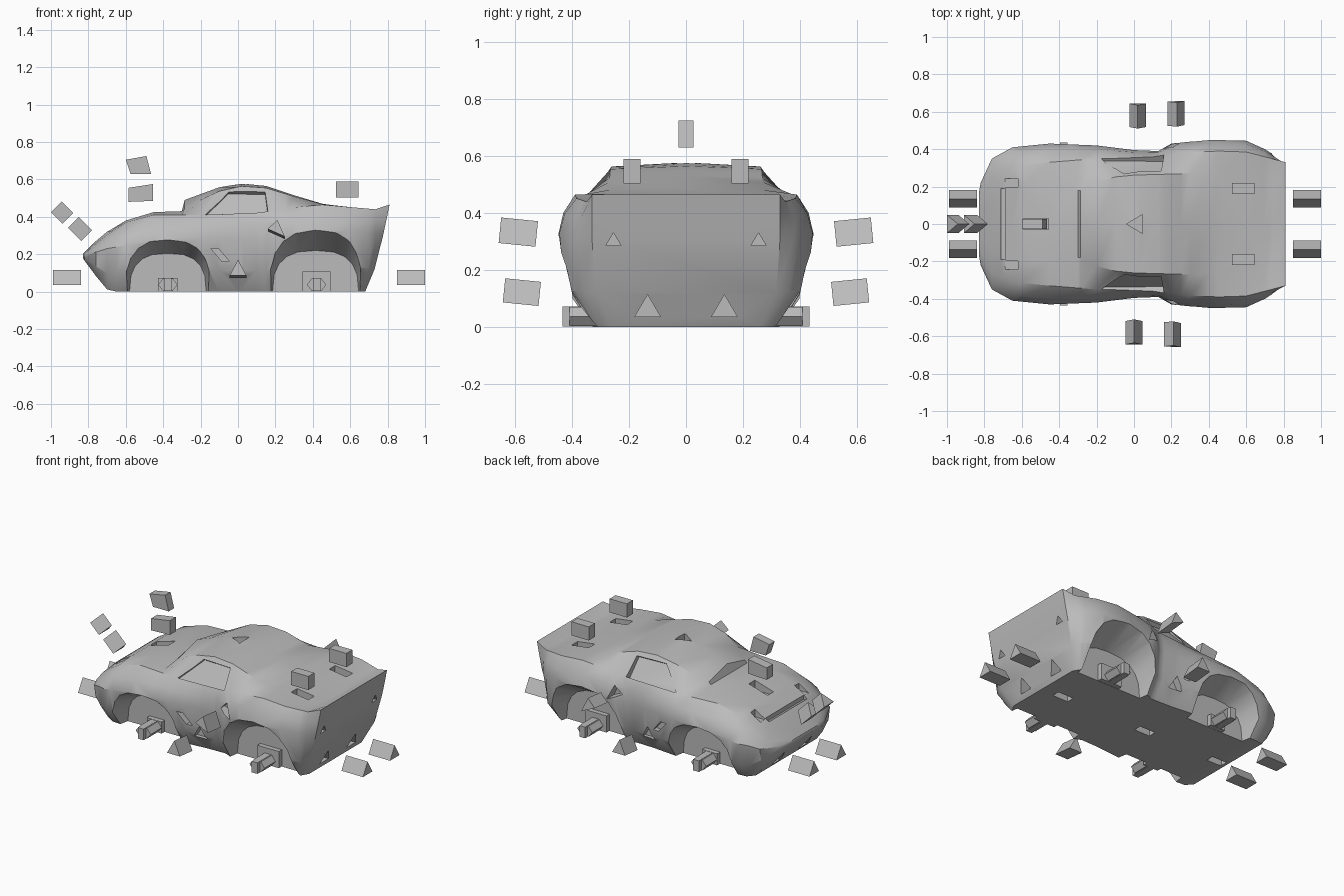
import bpy, bmesh
from math import cos, sin, pi
from mathutils import Vector

if "Cube" in bpy.data.objects:
    bpy.data.objects.remove(bpy.data.objects["Cube"])

grey = bpy.data.materials.new("plain grey")
grey.use_nodes = True
grey.diffuse_color = (0.5, 0.5, 0.5, 1)
grey.node_tree.nodes["Principled BSDF"].inputs["Base Color"].default_value = (0.5, 0.5, 0.5, 1)

X, Y, Z = Vector((1, 0, 0)), Vector((0, 1, 0)), Vector((0, 0, 1))


def finish(name, bm):
    bmesh.ops.recalc_face_normals(bm, faces=bm.faces)
    mesh = bpy.data.meshes.new(name)
    bm.to_mesh(mesh)
    bm.free()
    mesh.materials.append(grey)
    obj = bpy.data.objects.new(name, mesh)
    bpy.context.collection.objects.link(obj)
    return obj


def skin(name, first, last):
    """Closed solid between two matching outlines."""
    bm = bmesh.new()
    a = [bm.verts.new(p) for p in first]
    b = [bm.verts.new(p) for p in last]
    bm.faces.new(a)
    bm.faces.new(b)
    for i in range(len(a)):
        j = (i + 1) % len(a)
        bm.faces.new((a[i], a[j], b[j], b[i]))
    return finish(name, bm)


def prism(name, outline, origin, u, v, near, far):
    """Extrude an outline drawn in the u, v plane along its normal."""
    n = u.cross(v).normalized()
    flat = [Vector(origin) + u * a + v * b for a, b in outline]
    return skin(name, [p + n * near for p in flat], [p + n * far for p in flat])


def rect(w, h):
    return [(-w, -h), (w, -h), (w, h), (-w, h)]


def wedge(w, h):
    return [(-w, -h / 2), (w, -h / 2), (0, h / 2)]


def along(curve, x):
    """Read a value off a profile made of straight pieces."""
    for (x0, v0), (x1, v1) in zip(curve, curve[1:]):
        if x <= x1:
            return v0 + (v1 - v0) * max(0, (x - x0) / (x1 - x0))
    return curve[-1][1]


# Body profiles along the length, nose at -x
top = [(-.83, .2), (-.76, .27), (-.7, .32), (-.6, .38), (-.45, .425), (-.3, .43), (-.285, .49),
       (-.1, .558), (.02, .578), (.15, .565), (.3, .515), (.45, .47), (.735, .43), (.81, .465)]
roof_width = [(-.83, .06), (-.7, .2), (-.45, .2), (-.3, .18), (-.285, .18), (-.17, .24),
              (-.05, .26), (.3, .27), (.81, .25)]
roof_drop = [(-.3, 0), (-.285, .045), (-.17, .025), (0, .015), (.5, 0)]
shoulder = [(-.83, .2), (-.72, .29), (-.6, .37), (-.45, .41), (-.1, .41), (.1, .42),
            (.3, .45), (.45, .465), (.735, .44), (.81, .465)]
shoulder_width = [(-.83, .12), (-.76, .26), (-.65, .31), (-.45, .33), (-.2, .35), (.1, .36),
                  (.25, .38), (.45, .39), (.6, .385), (.735, .35), (.81, .33)]
waist = [(-.83, .19), (-.7, .23), (-.4, .28), (.1, .28), (.4, .32), (.6, .33), (.81, .3)]
waist_width = [(-.83, .16), (-.82, .22), (-.76, .35), (-.65, .41), (-.45, .43), (-.2, .42),
               (0, .395), (.13, .39), (.2, .43), (.4, .45), (.6, .445), (.7, .4), (.81, .33)]
bottom = [(-.83, .18), (-.79, .12), (-.69, 0), (.81, 0)]


def half_section(x):
    t, wz, ww, low = along(top, x), along(waist, x), along(waist_width, x), along(bottom, x)
    sw, sz = along(shoulder_width, x), along(shoulder, x)
    pts = [(0, t), (along(roof_width, x), t - along(roof_drop, x)), (sw, sz),
           (sw + (ww - sw) * .7, wz + (sz - wz) * .55), (ww, wz),
           (ww * .96, low + (wz - low) * .4), (ww * .79, low), (0, low)]
    # the tail leans back, so low points stop earlier
    return [Vector((min(x, .68 + .13 * (z / .465) ** .7 - (.81 - x) * .3), y, z)) for y, z in pts]


stations = sorted({x for curve in (top, waist_width, shoulder_width) for x, _ in curve})
bm = bmesh.new()
rings = []
for x in stations:
    half = half_section(x)
    pts = half + [Vector((p.x, -p.y, p.z)) for p in half[-2:0:-1]]
    rings.append([bm.verts.new(p) for p in pts])
count = len(rings[0])
for a, b in zip(rings, rings[1:]):
    for i in range(count):
        j = (i + 1) % count
        bm.faces.new((a[i], a[j], b[j], b[i]))
for ring in (rings[0], rings[-1]):
    for i in range(count // 2):
        loop = [ring[i], ring[i + 1], ring[-i - 1], ring[-i]]
        bm.faces.new(list(dict.fromkeys(loop)))
body = finish("car_body", bm)

# Cutters for arches, windows, vents and sockets
cutters = []


def cut(*args):
    cutters.append(prism("cutter", *args))


def arch(x, w, h, y):
    steps = [pi * i / 10 for i in range(11)]
    curve = [(abs(cos(t)) ** .75 * (1 if cos(t) > 0 else -1), sin(t) ** .75 if sin(t) > 0 else 0)
             for t in steps]
    outline = [(1, -.3)] + curve + [(-1, -.3)]
    return [Vector((x + w * a, y, h * b)) for a, b in outline]


upper_outline = [(-.04, 0), (.01, .05), (.05, -.04)]
for s in (1, -1):
    cutters.append(skin("cutter", arch(-.375, .205, .205, s * .27), arch(-.375, .25, .31, s * .5)))
    cutters.append(skin("cutter", arch(.415, .23, .22, s * .27), arch(.415, .265, .36, s * .5)))
    slope = Vector((0, -.555 * s, .83))
    cut([(-.175, -.08), (.16, -.075), (.145, .06), (-.05, .065)], (0, s * .313, .482), X, slope, -.024, .024)
    # sockets in the sides, tail, nose and rear deck
    for outline, spot in ((wedge(.045, .08), (0, s * .4, .125)),
                          (upper_outline, (.2, s * .42, .33)),
                          ([(-.05, .035), (-.01, .035), (.05, -.035), (.01, -.035)], (-.095, s * .42, .195))):
        cut(outline, spot, X, Z, -.06, .06)
    cut(wedge(.027, .045), (.77, s * .255, .308), Y, Z, -.07, .07)
    cut(wedge(.045, .08), (.72, s * .135, .075), Y, Z, -.07, .07)
    cut(wedge(.045, .08), (-.74, s * .135, .075), Y, Z, -.07, .07)
    cut(rect(.06, .03), (.585, s * .19, .44), X, Y, -.06, .06)
    cut(rect(.035, .022), (-.655, s * .22, .36), X, Y, -.04, .06)
cut([(-.04, 0), (.045, -.05), (.045, .05)], (0, 0, .57), X, Y, -.06, .06)
cut(rect(.065, .03), (-.525, 0, .42), X, Y, -.06, .06)
cut(rect(.012, .19), (-.7, 0, .33), X, Y, -.03, .06)
for x in (-.62, -.08, .53):
    cut(rect(.055, .025), (x, 0, 0), X, Y, -.06, .06)

for cutter in cutters:
    cutter.hide_render = True
    mod = body.modifiers.new("cut", "BOOLEAN")
    mod.operation, mod.solver, mod.object = "DIFFERENCE", "EXACT", cutter
graph = bpy.context.evaluated_depsgraph_get()
baked = bpy.data.meshes.new_from_object(body.evaluated_get(graph))
body.modifiers.clear()
body.data = baked
for cutter in cutters:
    bpy.data.objects.remove(cutter)

bpy.ops.object.select_all(action="DESELECT")
body.select_set(True)
bpy.context.view_layer.objects.active = body
bpy.ops.object.shade_smooth_by_angle(angle=pi / 6)

# Axle plates, six-sided hubs and centre bars
for s, side in ((1, "left"), (-1, "right")):
    for x, size, end in ((-.375, .052, "front"), (.42, .075, "rear")):
        tag = f"{end}_{side}"
        prism("axle_plate_" + tag, rect(size, size * .7), (x, s * .28, size * .72), X, Z, -.02, .02)
        six = [(.052 * cos(i * pi / 3), .038 * sin(i * pi / 3)) for i in range(6)]
        prism("hub_" + tag, six, (x, s * .35, .037), X, Z, -.06, .06)
        prism("hub_bar_" + tag, rect(.02, .035), (x, s * .36, .037), X, Z, -.075, .075)

# Loose pegs around the body
for s, side in ((1, "left"), (-1, "right")):
    for x, end in ((-.915, "front"), (.925, "rear")):
        prism(f"{end}_peg_{side}", wedge(.047, .08), (x, s * .135, .075), Y, Z, -.075, .075)
    tilt = Vector((0, -.1 * s, 1)).normalized()
    shift = .01 + .01 * s
    prism("lower_side_peg_" + side, wedge(.045, .085), (shift, s * .577, .122), X, tilt, -.063, .063)
    prism("upper_side_peg_" + side, upper_outline,
          (.2 + shift, s * .59, .328), X, tilt, -.065, .065)
    prism("deck_peg_" + side, rect(.06, .043), (.585, s * .19, .547), X, Z, -.03, .03)
lean = Vector((1, 0, 1)).normalized()
for spot, length, name in (((-.94, 0, .422), .043, "high"), ((-.845, 0, .335), .05, "low")):
    prism("nose_peg_" + name, wedge(.048, .08), spot, Y, lean, -length, length)
prism("hood_peg_high", [(-.075, .035), (.035, .055), (.06, -.04), (-.05, -.04)],
      (-.525, 0, .67), X, Z, -.027, .027)
prism("hood_peg_low", [(-.06, .025), (.07, .045), (.07, -.045), (-.06, -.05)],
      (-.525, 0, .53), X, Z, -.03, .03)
